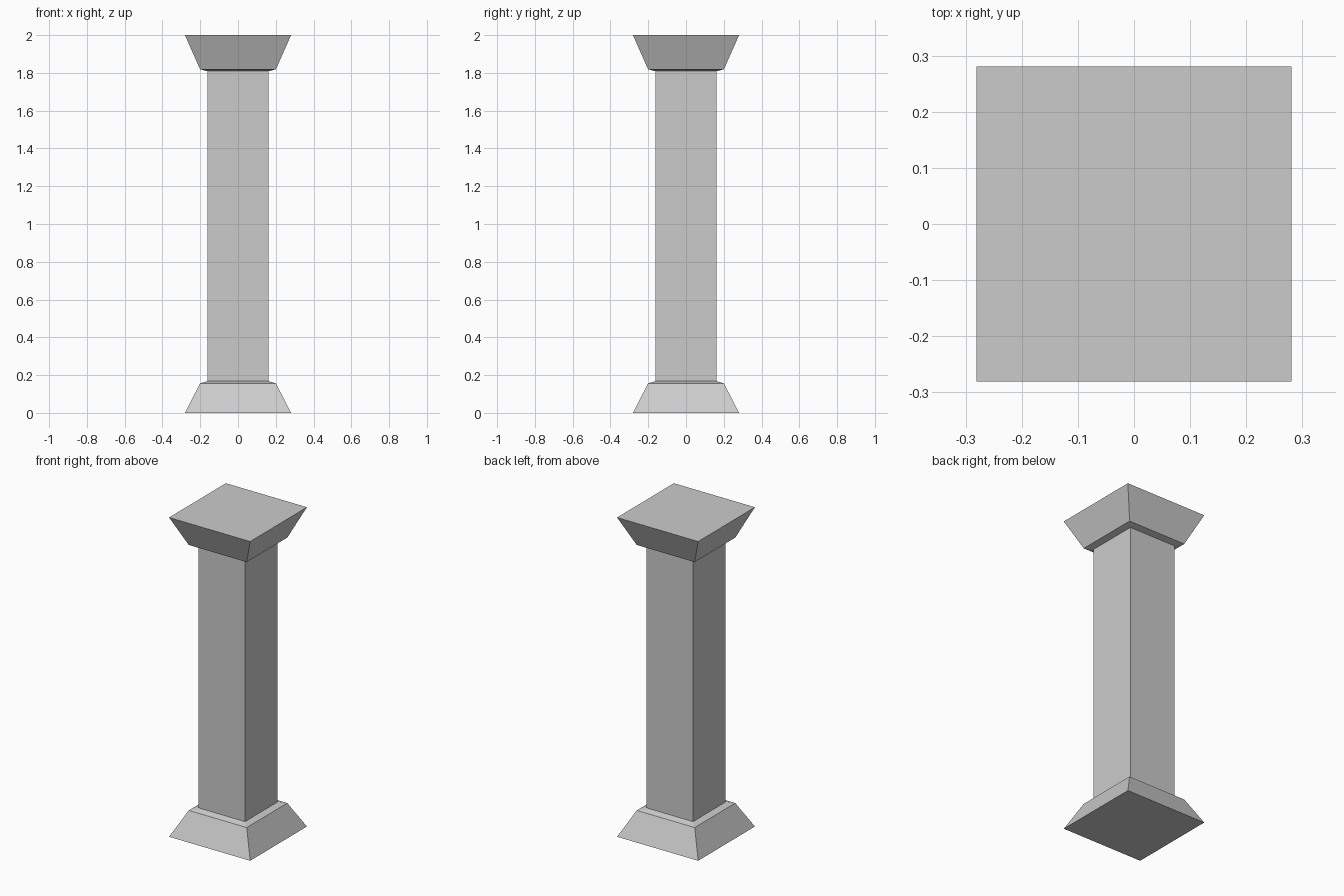
import bpy, bmesh

if "Cube" in bpy.data.objects:
    bpy.data.objects.remove(bpy.data.objects["Cube"])


def square_loft(name, profile, cap_bottom=False, cap_top=False):
    """Loft square rings given as (half_width, z), closing chosen ends."""
    bm = bmesh.new()
    rings = [[bm.verts.new((sx * w, sy * w, z))
              for sx, sy in ((-1, -1), (1, -1), (1, 1), (-1, 1))]
             for w, z in profile]
    for low, high in zip(rings, rings[1:]):
        for i in range(4):
            j = (i + 1) % 4
            bm.faces.new((low[i], low[j], high[j], high[i]))
    if cap_bottom:
        bm.faces.new(rings[0][::-1])
    if cap_top:
        bm.faces.new(rings[-1])
    mesh = bpy.data.meshes.new(name)
    bm.to_mesh(mesh)
    bm.free()
    obj = bpy.data.objects.new(name, mesh)
    bpy.context.collection.objects.link(obj)
    return obj


FOOT, NECK, SHAFT = 0.281, 0.201, 0.162

# Flared base with a shallow bevel up to the shaft
square_loft("base", [(FOOT, 0), (NECK, 0.156), (SHAFT, 0.168)], cap_bottom=True)

# Straight square shaft, meeting the open ends of base and capital
square_loft("shaft", [(SHAFT, 0.168), (SHAFT, 1.809)])

# Flared capital
square_loft("capital", [(SHAFT, 1.809), (NECK, 1.819), (FOOT, 2)], cap_top=True)
